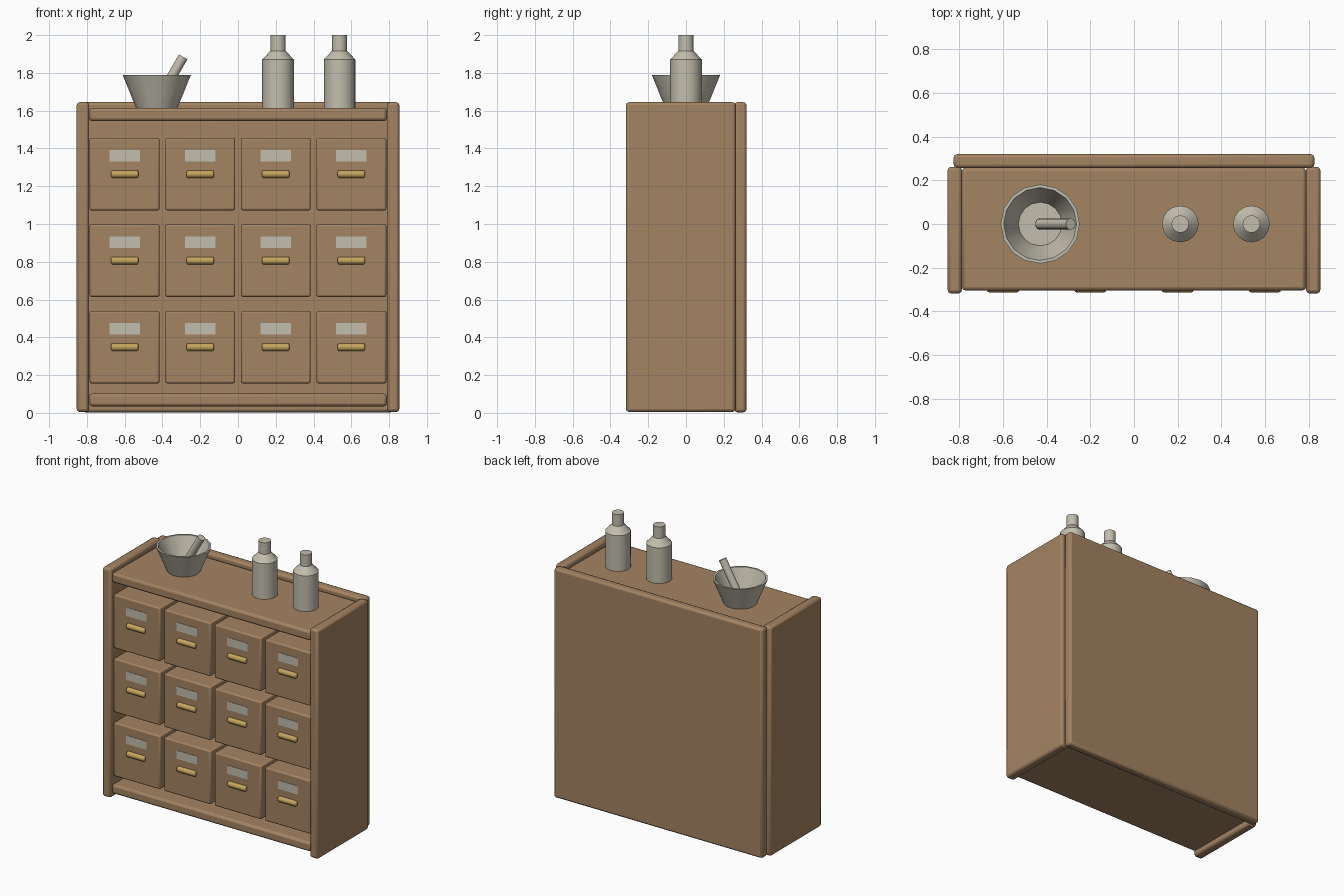
import bpy
import bmesh
from math import radians, sin, cos, tau
from mathutils import Matrix

old = bpy.data.objects.get("Cube")
if old:
    bpy.data.objects.remove(old, do_unlink=True)


def material(name, r, g, b):
    m = bpy.data.materials.new(name)
    m.use_nodes = True
    m.diffuse_color = (r, g, b, 1)
    bsdf = m.node_tree.nodes["Principled BSDF"]
    bsdf.inputs["Base Color"].default_value = (r, g, b, 1)
    bsdf.inputs["Roughness"].default_value = 0.7
    return m


WOOD = material("warm wood", 0.37, 0.227, 0.122)
PALE = material("pale ceramic", 0.54, 0.51, 0.42)
BRASS = material("brass", 0.56, 0.37, 0.11)


def finish(name, bm, mat, bevel=0, segments=2):
    """Turn a bmesh into a named object with optional bevel and smooth shading."""
    bmesh.ops.recalc_face_normals(bm, faces=bm.faces)
    mesh = bpy.data.meshes.new(name)
    bm.to_mesh(mesh)
    bm.free()
    mesh.materials.append(mat)
    ob = bpy.data.objects.new(name, mesh)
    bpy.context.collection.objects.link(ob)
    if bevel:
        mod = ob.modifiers.new("rounded edges", "BEVEL")
        mod.width = bevel
        mod.segments = segments
    bpy.ops.object.select_all(action="DESELECT")
    ob.select_set(True)
    bpy.context.view_layer.objects.active = ob
    bpy.ops.object.shade_smooth_by_angle(angle=radians(35))
    return ob


def box(name, xs, ys, zs, mat, bevel=0):
    bm = bmesh.new()
    bmesh.ops.create_cube(bm, size=1)
    for v in bm.verts:
        for i, (lo, hi) in enumerate((xs, ys, zs)):
            v.co[i] = hi if v.co[i] > 0 else lo
    return finish(name, bm, mat, bevel)


def lathe(name, profile, x, z, mat, sides=16):
    """Spin a closed (radius, height) profile about a vertical axis."""
    bm = bmesh.new()
    rings = [[bm.verts.new((x + r * cos(tau * k / sides), r * sin(tau * k / sides), z + h))
              for k in range(sides)] for r, h in profile]
    for a, b in zip(rings, rings[1:]):
        for k in range(sides):
            j = (k + 1) % sides
            bm.faces.new((a[k], a[j], b[j], b[k]))
    bm.faces.new(rings[0])
    bm.faces.new(rings[-1])
    return finish(name, bm, mat)


def rod(name, center, radius, length, axis, angle, mat, bevel=0):
    bm = bmesh.new()
    bmesh.ops.create_cone(bm, cap_ends=True, segments=12, radius1=radius, radius2=radius,
                          depth=length,
                          matrix=Matrix.Translation(center) @ Matrix.Rotation(angle, 4, axis))
    ob = finish(name, bm, mat)
    if bevel:
        mod = ob.modifiers.new("rounded ends", "BEVEL")
        mod.width = bevel
        mod.segments = 2
        mod.limit_method = "ANGLE"
        mod.angle_limit = radians(60)
    return ob


# Carcass
box("right_side_panel", (-0.854, -0.788), (-0.318, 0.262), (0.005, 1.645), WOOD, 0.016)
box("left_side_panel", (0.788, 0.854), (-0.318, 0.262), (0.005, 1.645), WOOD, 0.016)
box("back_panel", (-0.826, 0.826), (0.256, 0.32), (0.003, 1.645), WOOD, 0.016)
box("top_board", (-0.788, 0.788), (-0.305, 0.258), (1.545, 1.615), WOOD, 0.016)
box("bottom_board", (-0.788, 0.788), (-0.305, 0.258), (0.035, 0.102), WOOD, 0.016)

# Drawers with label plates and handles
FRONT = -0.29
for row in range(3):
    z = 0.348 + row * 0.458
    for col in range(4):
        x = -0.6 + col * 0.4
        tag = f"_{row + 1}_{col + 1}"
        box("drawer" + tag, (x - 0.185, x + 0.185), (FRONT, 0.25),
            (z - 0.192, z + 0.192), WOOD, 0.01)
        box("label" + tag, (x - 0.08, x + 0.08), (FRONT - 0.003, FRONT + 0.003),
            (z + 0.068, z + 0.128), PALE)
        rod("handle" + tag, (x, FRONT - 0.003, z), 0.02, 0.145, "Y", radians(90), BRASS, 0.008)

# Bottles standing on the top board
bottle = [(0.084, 0), (0.084, 0.255), (0.04, 0.302), (0.04, 0.385)]
for i, x in enumerate((0.212, 0.538)):
    lathe(f"bottle_{i + 1}", bottle, x, 1.615, PALE)

# Mortar and pestle
mortar = [(0.11, 0), (0.181, 0.175), (0.167, 0.175), (0.1, 0.015)]
lathe("mortar", mortar, -0.43, 1.615, PALE)
tilt = radians(30)
reach = 0.28
rod("pestle", (-0.29 - sin(tilt) * reach / 2, 0, 1.885 - cos(tilt) * reach / 2),
    0.026, reach, "Y", tilt, PALE)
